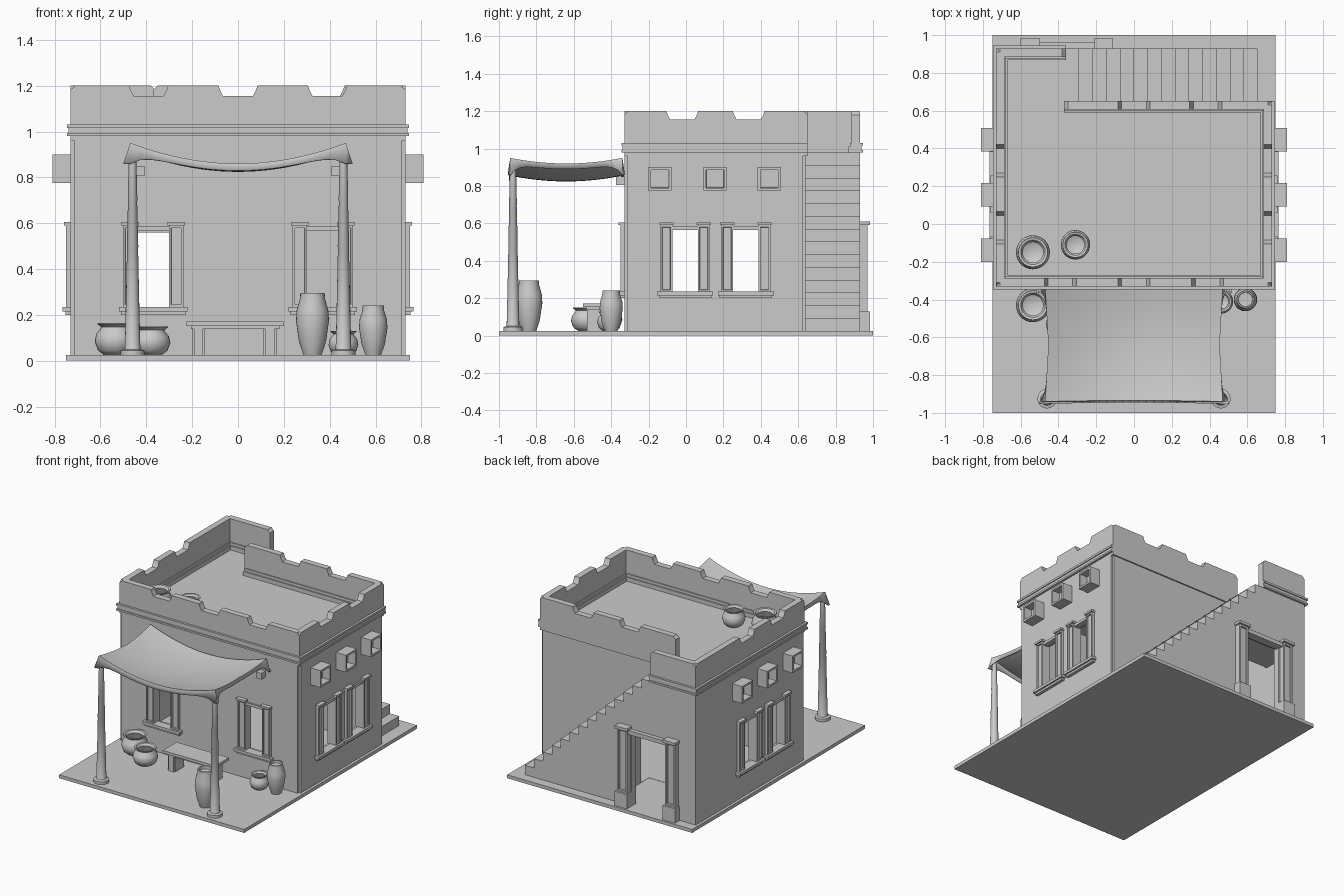
import bpy, bmesh, math
from mathutils import Vector

if "Cube" in bpy.data.objects:
    bpy.data.objects.remove(bpy.data.objects["Cube"])

clay = bpy.data.materials.new("plain grey clay")
clay.use_nodes = True
GREY = (0.6, 0.6, 0.6, 1)
clay.diffuse_color = GREY
clay.node_tree.nodes["Principled BSDF"].inputs["Base Color"].default_value = GREY

G = 0.025            # ground top
ROOF = 0.98
TOP = 1.2
X, YF, YM, YB = 0.73, -0.33, 0.64, 0.93   # wall planes
WALL = 0.045


def finish(name, bm, smooth=False):
    bmesh.ops.recalc_face_normals(bm, faces=bm.faces)
    me = bpy.data.meshes.new(name)
    bm.to_mesh(me)
    bm.free()
    me.materials.append(clay)
    ob = bpy.data.objects.new(name, me)
    bpy.context.collection.objects.link(ob)
    if smooth:
        bpy.ops.object.select_all(action='DESELECT')
        ob.select_set(True)
        bpy.context.view_layer.objects.active = ob
        bpy.ops.object.shade_smooth_by_angle(angle=math.radians(40))
    return ob


def box(name, lo, hi, inset=None, bevel=0):
    """Box between two corners; inset = (direction, border, depth) sinks one face."""
    bm = bmesh.new()
    bmesh.ops.create_cube(bm, size=1)
    for v in bm.verts:
        v.co = [lo[i] + (v.co[i] + 0.5) * (hi[i] - lo[i]) for i in range(3)]
    if inset:
        d, border, depth = inset
        bm.normal_update()
        face = [f for f in bm.faces if f.normal.dot(Vector(d)) > 0.9]
        bmesh.ops.inset_individual(bm, faces=face, thickness=border)
        bmesh.ops.inset_individual(bm, faces=face, thickness=0.002, depth=-depth)
    if bevel:
        edges = [e for e in bm.edges if abs(e.verts[0].co.z - e.verts[1].co.z) > 0.1]
        bmesh.ops.bevel(bm, geom=edges, offset=bevel, segments=2, affect='EDGES')
    return finish(name, bm)


def prism(name, pts, axis, lo, hi):
    """Extrude a (u, z) outline along x or y."""
    bm = bmesh.new()
    def at(u, z, d):
        return (u, d, z) if axis == 'y' else (d, u, z)
    f = bm.faces.new([bm.verts.new(at(u, z, lo)) for u, z in pts])
    r = bmesh.ops.extrude_face_region(bm, geom=[f])
    for v in r["geom"]:
        if isinstance(v, bmesh.types.BMVert):
            v.co[1 if axis == 'y' else 0] = hi
    return finish(name, bm)


def lathe(name, x, y, z, profile, r=1, h=1, steps=28):
    bm = bmesh.new()
    vs = [bm.verts.new((x + p * r, y, z + q * h)) for p, q in profile]
    es = [bm.edges.new(e) for e in zip(vs, vs[1:])]
    bmesh.ops.spin(bm, geom=vs + es, cent=(x, y, 0), axis=(0, 0, 1),
                   angle=math.tau, steps=steps)
    bmesh.ops.remove_doubles(bm, verts=bm.verts, dist=1e-4)
    return finish(name, bm, True)


def cut(ob, cutters):
    bpy.context.view_layer.objects.active = ob
    for lo, hi in cutters:
        c = box("cutter", lo, hi)
        m = ob.modifiers.new("cut", 'BOOLEAN')
        m.operation, m.solver, m.object = 'DIFFERENCE', 'EXACT', c
        bpy.ops.object.modifier_apply(modifier=m.name)
        bpy.data.objects.remove(c)


OUT = {"front": (0, -1, 0), "back": (0, 1, 0), "left": (1, 0, 0), "right": (-1, 0, 0)}


def span(side, u, v, z):
    """Corners of a box given along-wall, outward and height ranges on one wall."""
    d = OUT[side]
    base = {"front": YF, "back": YB, "left": X, "right": -X}[side]
    s = sum(d)
    w = sorted(base + s * t for t in v)
    if d[0]:
        return (w[0], u[0], z[0]), (w[1], u[1], z[1])
    return (u[0], w[0], z[0]), (u[1], w[1], z[1])


def on_wall(name, side, u, v, z, border=0, depth=0):
    lo, hi = span(side, u, v, z)
    return box(name, lo, hi, (OUT[side], border, depth) if border else None)


# ground slab
box("ground_slab", (-0.75, -1, 0), (0.75, 1, G))

# windows: wall side and centre along it
windows = [("front", -0.37), ("front", 0.37)]
windows += [(s, u) for s in ("left", "right") for u in (-0.005, 0.32)]
holes = [span(s, (u - 0.07, u + 0.07), (-0.1, 0.05), (0.23, 0.575)) for s, u in windows]

# house body, hollow with a passage to the back door
passage = ((-0.68, 0.5, G), (-0.05, 0.88, 0.62))
body = box("house_body", (-X, YF, G), (X, YM, ROOF), bevel=0.015)
cut(body, [((-0.68, -0.28, G + 0.002), (0.68, 0.59, 0.93)), passage] + holes)

# staircase and raised back corner as one stepped profile
N, run = 14, 0.0727
outline = [(-X, G), (0.655, G)]
for i in range(N):
    x = 0.655 - i * run
    z = G + (ROOF - G) * (i + 1) / N
    outline += [(x, z), (x - run if i < N - 1 else -X, z)]
stairs = prism("staircase", outline, 'y', 0.6, YB)
cut(stairs, [passage, ((-0.5, 0.8, G), (-0.21, 1, 0.57))])


# parapets with chamfered notches
def parapet(name, axis, a, b, lo, hi, notches):
    c, low = 0.02, 1.155
    top = [(a, TOP - c), (a + c, TOP)]
    for n in notches:
        for s in (-1, 1):
            pair = [(n + s * 0.085, TOP), (n + s * 0.078, TOP - c), (n + s * 0.065, low)]
            top += pair if s < 0 else pair[::-1]
    top += [(b - c, TOP), (b, TOP - c)]
    prism(name, [(b, 0.96), (a, 0.96)] + top, axis, lo, hi)


parapet("front_parapet", 'y', -X, X, YF, YF + WALL, [-0.39, 0, 0.39])
parapet("back_parapet", 'y', -0.37, X, YM + 0.01 - WALL, YM + 0.01, [0, 0.38])
parapet("corner_parapet", 'y', -X, -0.36, YB - WALL, YB, [])
parapet("left_parapet", 'x', YF, YM + 0.01, X - WALL, X, [-0.02, 0.335])
parapet("right_parapet", 'x', YF, YB, -X, WALL - X, [-0.02, 0.335])

# layered moulding outside, single strip inside
for z0, z1, out in ((0.98, 0.993, 0.016), (0.993, 1.015, 0.009), (1.015, 1.03, 0.016)):
    z, v = (z0, z1), (-0.01, out)
    on_wall("front_moulding", "front", (-X - out, X + out), v, z)
    on_wall("left_moulding", "left", (YF - out, YM + 0.01), v, z)
    on_wall("right_moulding", "right", (YF - out, YB + out), v, z)
    on_wall("back_moulding", "back", (-X - out, -0.36), v, z)
for z1, t in ((1.03, 0.008), (1.01, 0.016)):
    v, z = (-WALL - t, -WALL), (ROOF, z1)
    on_wall("inner_front_strip", "front", (-0.68, 0.68), v, z)
    on_wall("inner_left_strip", "left", (-0.28, 0.6), v, z)
    on_wall("inner_right_strip", "right", (-0.28, 0.88), v, z)
    on_wall("inner_corner_strip", "back", (-0.68, -0.36), v, z)
    box("inner_back_strip", (-0.37, 0.605 - t, ROOF), (0.68, 0.605, z1))

# window frames
for side, u in windows:
    for s in (-1, 1):
        c = u + s * 0.1
        on_wall("window_pillar", side, (c - 0.032, c + 0.032), (-0.03, 0.02),
                (0.235, 0.59), 0.014, 0.01)
        on_wall("pillar_cap", side, (c - 0.038, c + 0.038), (-0.03, 0.03), (0.59, 0.605))
    on_wall("window_lintel", side, (u - 0.07, u + 0.07), (-0.03, 0.012), (0.565, 0.585))
    on_wall("window_sill", side, (u - 0.15, u + 0.15), (-0.03, 0.035), (0.215, 0.235))
    on_wall("sill_base", side, (u - 0.14, u + 0.14), (-0.01, 0.022), (0.2, 0.215))

# square vents high on the side walls
for side in ("left", "right"):
    for u in (-0.14, 0.155, 0.445):
        on_wall("wall_vent", side, (u - 0.062, u + 0.062), (-0.02, 0.08),
                (0.775, 0.9), 0.02, 0.06)

# back door frame
for c in (-0.55, -0.16):
    on_wall("door_pillar_base", "back", (c - 0.05, c + 0.05), (-0.02, 0.055), (G, 0.13))
    on_wall("door_pillar", "back", (c - 0.04, c + 0.04), (-0.02, 0.04), (0.13, 0.59), 0.018, 0.012)
    on_wall("door_pillar_cap", "back", (c - 0.05, c + 0.05), (-0.02, 0.055), (0.59, 0.61))
on_wall("door_lintel", "back", (-0.52, -0.19), (-0.03, 0.03), (0.56, 0.59))

# canopy posts and wall pegs
post = [(0, 0), (0.052, 0), (0.052, 0.02), (0.035, 0.025)]
for z0, z1, r in ((0.025, 0.235, 0.034), (0.235, 0.47, 0.029),
                  (0.47, 0.67, 0.025), (0.67, 0.88, 0.021)):
    post += [(r, z0 + 0.002), (r - 0.005, z1)]
post += [(0, 0.88)]
for s in (-1, 1):
    lathe("canopy_post", s * 0.46, -0.925, G, post, steps=16)
    x = s * 0.43
    box("canopy_peg", (x - 0.022, -0.375, 0.805), (x + 0.022, -0.32, 0.85))

# sagging cloth canopy with a hanging hem
bm = bmesh.new()
n = 24
bmesh.ops.create_grid(bm, x_segments=n, y_segments=n, size=1)
hem = 1 - 2 / n
for v in bm.verts:
    u, w = (max(-1, min(1, c / hem)) for c in v.co.xy)
    edge = max(abs(v.co.x), abs(v.co.y)) > hem + 0.01
    corner = (abs(u) * abs(w)) ** 8
    z = 0.83 + 0.09 * u * u + 0.03 * w * w
    pull = 0.965 + 0.035 * abs(u * w)
    x, y = u * 0.47 * pull, -0.64 + w * 0.3 * (0.98 + 0.02 * u * u)
    if edge:
        z -= 0.03 + 0.06 * corner
        x += 0.03 * (v.co.x - u * hem) / (1 - hem) * corner
        y += 0.012 * (v.co.y - w * hem) / (1 - hem)
    v.co = (x, y, z)
canopy = finish("cloth_canopy", bm, True)
thick = canopy.modifiers.new("thickness", 'SOLIDIFY')
thick.thickness = 0.006

# bench
box("bench_top", (-0.225, -0.55, 0.152), (0.2, -0.39, 0.172))
box("bench_apron", (-0.205, -0.535, 0.138), (0.18, -0.405, 0.152))
for x in (-0.172, 0.14):
    box("bench_leg", (x - 0.028, -0.53, G), (x + 0.028, -0.41, 0.14), bevel=0.008)

# pots and jars
bowl = [(0, 0), (0.55, 0), (0.85, 0.15), (1, 0.42), (0.93, 0.65), (0.72, 0.82), (0.7, 0.88),
        (0.88, 0.97), (0.86, 1), (0.72, 0.98), (0.6, 0.86), (0.8, 0.5), (0, 0.2)]
jar = [(0, 0), (0.55, 0), (0.82, 0.22), (1, 0.55), (0.96, 0.72), (0.75, 0.92),
       (0.74, 1), (0.62, 1), (0.6, 0.92), (0, 0.9)]
for x, y, z, r, h in ((-0.535, -0.43, G, 0.09, 0.14), (-0.38, -0.53, G, 0.085, 0.125),
                      (0.46, -0.41, G, 0.065, 0.105), (-0.535, -0.15, ROOF, 0.09, 0.14),
                      (-0.31, -0.11, ROOF, 0.078, 0.125)):
    lathe("round_pot", x, y, z, bowl, r, h)
lathe("tall_jar", 0.325, -0.84, G, jar, 0.072, 0.27)
lathe("tall_jar", 0.59, -0.4, G, jar, 0.062, 0.215)
